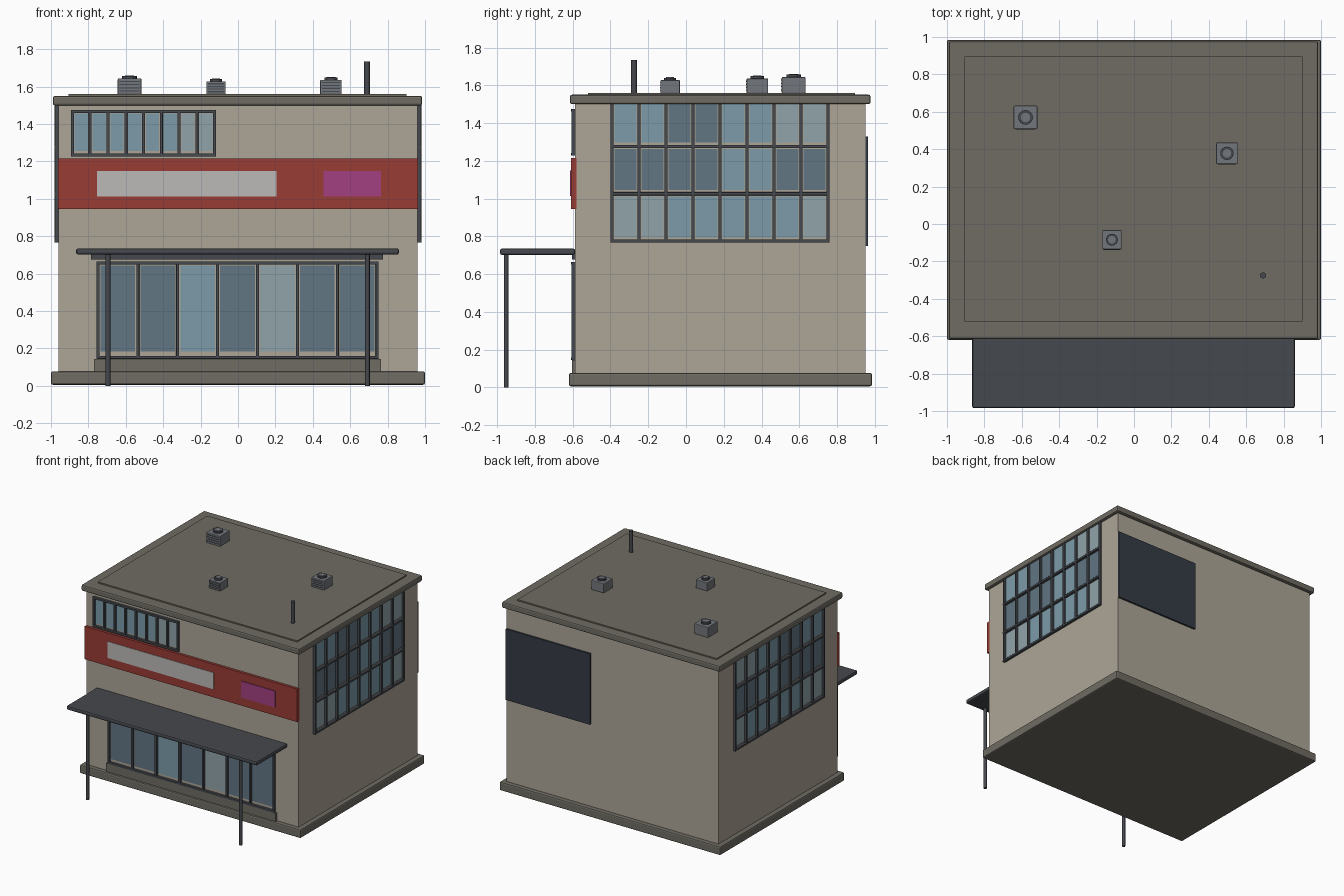
import bpy, bmesh
from mathutils import Matrix, Vector

if "Cube" in bpy.data.objects:
    bpy.data.objects.remove(bpy.data.objects["Cube"])


def material(name, r, g, b):
    m = bpy.data.materials.new(name)
    m.diffuse_color = (r, g, b, 1)
    m.use_nodes = True
    m.node_tree.nodes["Principled BSDF"].inputs["Base Color"].default_value = m.diffuse_color
    return m


WALL = material("wall_beige", 0.42, 0.38, 0.31)
TRIM = material("trim_stone", 0.16, 0.15, 0.125)
METAL = material("dark_metal", 0.06, 0.065, 0.075)
RED = material("band_red", 0.32, 0.045, 0.035)
PALE = material("sign_pale", 0.5, 0.49, 0.48)
PINK = material("sign_magenta", 0.36, 0.05, 0.22)
NAVY = material("panel_navy", 0.035, 0.045, 0.06)
UNIT = material("unit_grey", 0.17, 0.18, 0.2)
GLASS = [material("glass_dark", 0.12, 0.18, 0.23),
         material("glass_blue", 0.2, 0.33, 0.4),
         material("glass_light", 0.28, 0.37, 0.4)]


def finish(name, bm, mat, bevel=0):
    me = bpy.data.meshes.new(name)
    bm.to_mesh(me)
    bm.free()
    ob = bpy.data.objects.new(name, me)
    bpy.context.collection.objects.link(ob)
    me.materials.append(mat)
    if bevel:
        mod = ob.modifiers.new("edge_bevel", 'BEVEL')
        mod.width = bevel
        mod.segments = 2
    return ob


def boxes(name, items, mat, bevel=0):
    """Each item is x0, x1, y0, y1, z0, z1."""
    bm = bmesh.new()
    for x0, x1, y0, y1, z0, z1 in items:
        mid = Vector((x0 + x1, y0 + y1, z0 + z1)) / 2
        size = Matrix.Diagonal((x1 - x0, y1 - y0, z1 - z0, 1))
        bmesh.ops.create_cube(bm, size=1, matrix=Matrix.Translation(mid) @ size)
    return finish(name, bm, mat, bevel)


def cylinder(name, x, y, z0, z1, r, mat, sides=16, bevel=0):
    bm = bmesh.new()
    bmesh.ops.create_cone(bm, cap_ends=True, segments=sides, radius1=r, radius2=r,
                          depth=z1 - z0, matrix=Matrix.Translation((x, y, (z0 + z1) / 2)))
    for f in bm.faces:
        f.smooth = len(f.verts) == 4
    for e in bm.edges:
        e.smooth = all(f.smooth for f in e.link_faces)
    return finish(name, bm, mat, bevel)


def window(name, place, u0, u1, z0, z1, rows, bar=0.016, gap=0.006, sill=0.012):
    """Grid window; rows are tint digits from the bottom up, place maps u, depth, z to a box."""
    nc, nr = len(rows[0]), len(rows)
    du, dz = (u1 - u0 - bar) / nc, (z1 - z0 - bar) / nr
    bars = [place(u0 + i * du, u0 + i * du + bar, 0, 0.02, z0, z1) for i in range(nc + 1)]
    bars += [place(u0, u1, 0, 0.021, z0 + j * dz, z0 + j * dz + bar) for j in range(nr + 1)]
    boxes(name + "_frame", bars, METAL, 0.002)
    for t in range(3):
        panes = [place(u0 + i * du + bar + gap, u0 + (i + 1) * du - gap, 0, 0.007,
                       z0 + j * dz + bar + sill, z0 + (j + 1) * dz - gap)
                 for j in range(nr) for i in range(nc) if int(rows[j][i]) == t]
        if panes:
            boxes(f"{name}_glass_{t}", panes, GLASS[t])


def front(u0, u1, d0, d1, z0, z1):
    return (u0, u1, -0.587 - d1, -0.587 - d0, z0, z1)


def right(u0, u1, d0, d1, z0, z1):
    return (0.96 + d0, 0.96 + d1, u0, u1, z0, z1)


def left(u0, u1, d0, d1, z0, z1):
    return (-0.96 - d1, -0.96 - d0, u0, u1, z0, z1)


# Building shell
boxes("walls", [(-0.96, 0.96, -0.587, 0.95, 0.02, 1.51)], WALL)
boxes("plinth", [(-1, 1, -0.62, 0.985, 0.006, 0.077)], TRIM, 0.01)
boxes("roof_cornice", [(-0.99, 0.985, -0.614, 0.977, 1.5, 1.55)], TRIM, 0.01)
boxes("roof_deck", [(-0.905, 0.9, -0.52, 0.895, 1.54, 1.56)], TRIM)

# Windows
window("shopfront", front, -0.757, 0.752, 0.145, 0.665, ["0010200"], sill=0.022)
window("upper_window", front, -0.893, -0.117, 1.227, 1.475, ["11111122"], gap=0.004)
side_rows = ["22111112", "00001100", "11001122"]
window("right_window", right, -0.4, 0.76, 0.767, 1.535, side_rows)
window("left_window", left, -0.4, 0.76, 0.767, 1.535, side_rows)
boxes("shopfront_sill", [(-0.77, 0.765, -0.605, -0.58, 0.07, 0.145)], TRIM)

# Sign band and blank panels
boxes("sign_band", [(-0.962, 0.962, -0.608, -0.58, 0.945, 1.215)], RED)
boxes("sign_panel", [(-0.755, 0.207, -0.612, -0.6, 1.013, 1.148)], PALE)
boxes("small_sign_panel", [(0.457, 0.765, -0.614, -0.6, 1.013, 1.148)], PINK)
boxes("back_panel", [(0.195, 0.958, 0.945, 0.965, 0.75, 1.33)], NAVY)

# Canopy with posts
boxes("canopy", [(-0.865, 0.86, -0.985, -0.587, 0.702, 0.735)], METAL, 0.01)
boxes("canopy_beam", [(-0.785, 0.775, -0.603, -0.58, 0.677, 0.705)], METAL)
for side, x in (("left", -0.695), ("right", 0.692)):
    cylinder(f"canopy_post_{side}", x, -0.952, 0, 0.71, 0.0125, METAL)

# Roof units: louvred box, fan ring and hub
for i, (x, y, w, h) in enumerate([(-0.58, 0.57, 0.126, 0.087),
                                  (0.497, 0.378, 0.115, 0.079),
                                  (-0.118, -0.084, 0.103, 0.071)]):
    r, z = w / 2, 1.557
    boxes(f"roof_unit_{i}", [(x - r, x + r, y - r, y + r, z, z + h)], UNIT, 0.005)
    fins = []
    for k in range(4):
        zk = z + h * (0.18 + 0.2 * k)
        fins.append((x - r * 0.85, x + r * 0.85, y - r - 0.003, y - r + 0.003, zk, zk + 0.006))
    boxes(f"roof_unit_louvres_{i}", fins, METAL)
    cylinder(f"roof_unit_fan_{i}", x, y, z + h - 0.005, z + h + 0.012, r * 0.62, METAL)
    cylinder(f"roof_unit_hub_{i}", x, y, z + h, z + h + 0.016, r * 0.4, UNIT)

# Vent pipe
cylinder("vent_pipe", 0.69, -0.275, 1.55, 1.735, 0.016, METAL)
